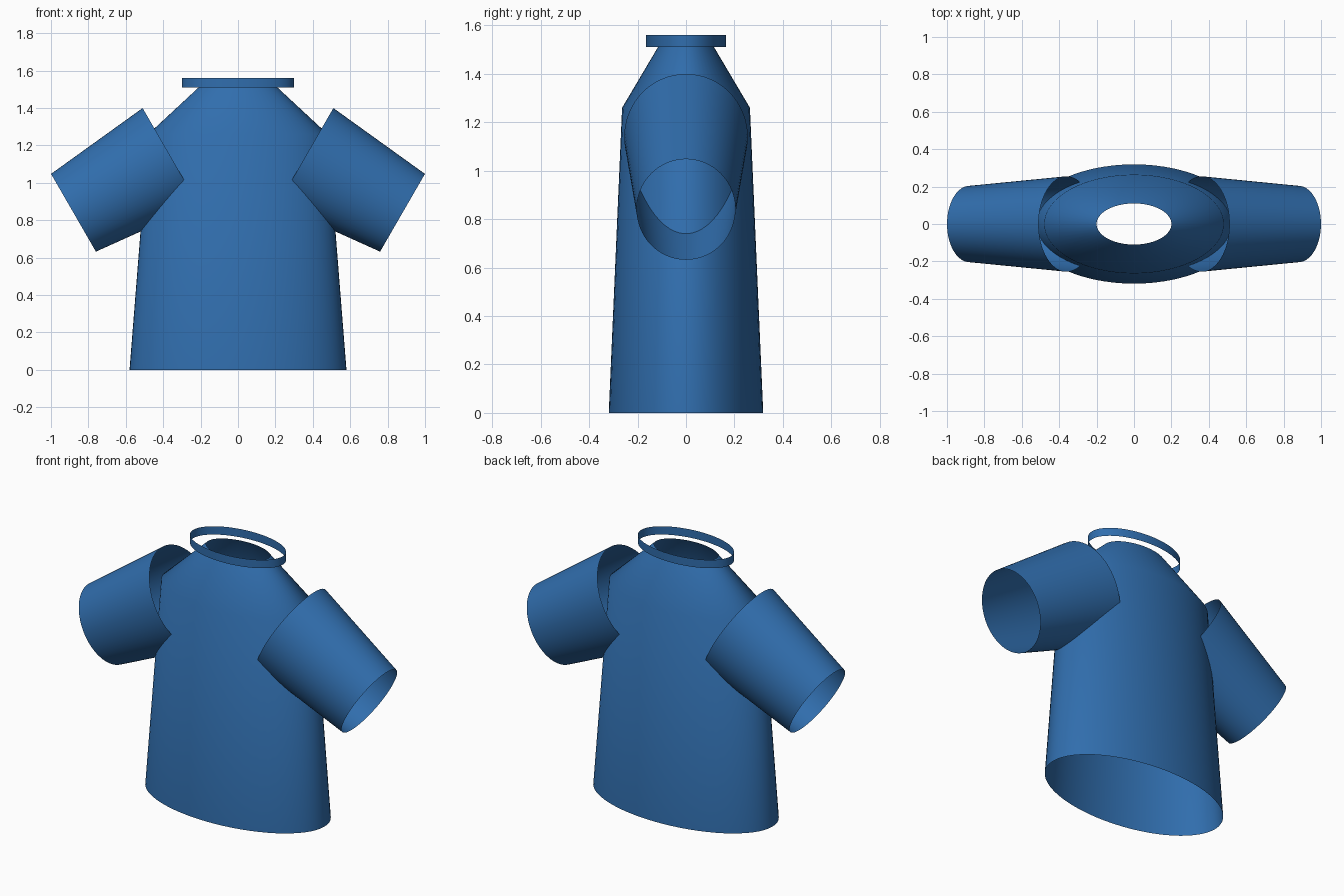
import bpy, bmesh, math
from mathutils import Vector

if "Cube" in bpy.data.objects:
    bpy.data.objects.remove(bpy.data.objects["Cube"])

SEG = 64
blue = bpy.data.materials.new("shirt blue")
blue.diffuse_color = (0.03, 0.155, 0.42, 1)
blue.use_nodes = True
blue.node_tree.nodes["Principled BSDF"].inputs["Base Color"].default_value = blue.diffuse_color


def tube(name, rings):
    """Open smooth tube through elliptical rings: (centre, u axis, v axis)."""
    bm = bmesh.new()
    loops = []
    for c, u, v in rings:
        c, u, v = Vector(c), Vector(u), Vector(v)
        loops.append([bm.verts.new(c + u * math.cos(a) + v * math.sin(a))
                      for a in (2 * math.pi * i / SEG for i in range(SEG))])
    for lo, hi in zip(loops, loops[1:]):
        for i in range(SEG):
            j = (i + 1) % SEG
            bm.faces.new((lo[i], lo[j], hi[j], hi[i])).smooth = True
    me = bpy.data.meshes.new(name)
    bm.to_mesh(me)
    bm.free()
    me.materials.append(blue)
    ob = bpy.data.objects.new(name, me)
    bpy.context.collection.objects.link(ob)
    return ob


def flat_ring(r, z):
    return (0, 0, z), (r, 0, 0), (0, r * 0.55, 0)


# Body with sloping shoulders, open at hem and neck
tube("body", [flat_ring(0.58, 0), flat_ring(0.48, 1.26), flat_ring(0.2, 1.52)])

# Loose collar band
tube("collar", [flat_ring(0.3, 1.51), flat_ring(0.3, 1.56)])

# Sleeve hanging 30 degrees below horizontal, mirrored to the other side
s, c = math.sin(math.radians(30)), math.cos(math.radians(30))


def sleeve_ring(d, r):
    return (0.36 + d * c, 0, 1.14 - d * s), (0, 0.85 * r, 0), (s * r, 0, c * r)


sleeve = tube("sleeves", [sleeve_ring(0, 0.3), sleeve_ring(0.6, 0.24)])
mirror = sleeve.modifiers.new("mirror", 'MIRROR')
mirror.use_mirror_merge = False
